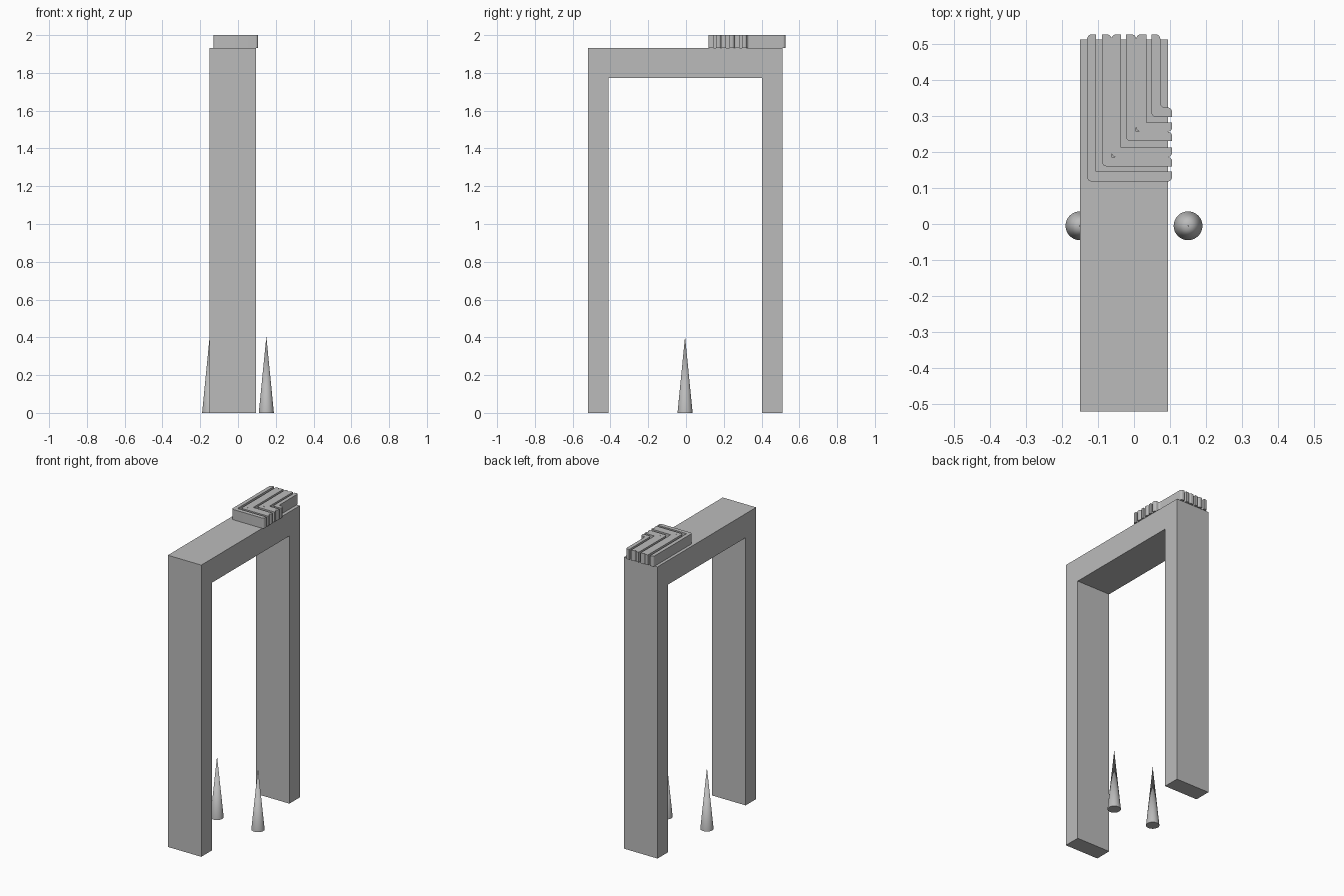
import bpy, bmesh, math
from mathutils import Vector

default = bpy.data.objects.get("Cube")
if default:
    bpy.data.objects.remove(default, do_unlink=True)

GREY = (0.5, 0.5, 0.5, 1)
grey = bpy.data.materials.new("plain grey")
grey.use_nodes = True
grey.diffuse_color = GREY
grey.node_tree.nodes["Principled BSDF"].inputs["Base Color"].default_value = GREY


def select_only(obj):
    bpy.ops.object.select_all(action="DESELECT")
    obj.select_set(True)
    bpy.context.view_layer.objects.active = obj


def fillet(p, before, after, r, steps=6):
    """Quarter-round points replacing a right-angled corner."""
    u, v = (before - p).normalized(), (after - p).normalized()
    angles = [math.pi / 2 * i / steps for i in range(steps + 1)]
    return [p + r * (u + v) - r * (v * math.cos(a) + u * math.sin(a)) for a in angles]


def outline(corners):
    """Corners (x, y, radius) turned into a clean closed loop of points."""
    pts = []
    for i, (x, y, r) in enumerate(corners):
        p = Vector((x, y))
        before = Vector(corners[i - 1][:2])
        after = Vector(corners[(i + 1) % len(corners)][:2])
        for q in fillet(p, before, after, r) if r else [p]:
            if not pts or (q - pts[-1]).length > 1e-5:
                pts.append(q)
    return pts


def plate(name, loops, z0, z1):
    """Filled 2D loops (later ones are holes) extruded upward."""
    curve = bpy.data.curves.new(name, "CURVE")
    curve.dimensions = "2D"
    curve.fill_mode = "BOTH"
    curve.extrude = (z1 - z0) / 2
    for pts in loops:
        spline = curve.splines.new("POLY")
        spline.points.add(len(pts) - 1)
        for point, q in zip(spline.points, pts):
            point.co = (q.x, q.y, 0, 1)
        spline.use_cyclic_u = True
    obj = bpy.data.objects.new(name, curve)
    obj.location.z = (z0 + z1) / 2
    bpy.context.collection.objects.link(obj)
    curve.materials.append(grey)
    select_only(obj)
    bpy.ops.object.convert(target="MESH")
    bpy.ops.object.shade_smooth_by_angle(angle=math.radians(30))


# Tall gate: a U-shaped profile pushed through along x
LEFT, RIGHT, FRONT, BACK = -0.15, 0.095, -0.52, 0.512
LEG, UNDER, TOP = 0.11, 1.773, 1.932
profile = [(FRONT, 0), (FRONT + LEG, 0), (FRONT + LEG, UNDER), (BACK - LEG, UNDER),
           (BACK - LEG, 0), (BACK, 0), (BACK, TOP), (FRONT, TOP)]
bm = bmesh.new()
face = bm.faces.new([bm.verts.new((LEFT, y, z)) for y, z in profile])
side = bmesh.ops.extrude_face_region(bm, geom=[face])["geom"]
bmesh.ops.translate(bm, vec=(RIGHT - LEFT, 0, 0),
                    verts=[e for e in side if isinstance(e, bmesh.types.BMVert)])
bmesh.ops.recalc_face_normals(bm, faces=bm.faces)
mesh = bpy.data.meshes.new("gate_frame")
bm.to_mesh(mesh)
bm.free()
mesh.materials.append(grey)
bpy.context.collection.objects.link(bpy.data.objects.new("gate_frame", mesh))

# L-shaped ribs on top of the gate, sharing the same end planes
END_X, END_Y, R = 0.106, 0.526, 0.013


def rib(name, x0, x1, y0, y1, outer_end=0, inner_end=0, paired=False):
    xm, ym = (x0 + x1) / 2, (y0 + y1) / 2
    notch_right = notch_back = []
    if paired:
        notch_right = [(END_X, ym, R), (END_X - R, ym, 0), (END_X, ym, R)]
        notch_back = [(xm, END_Y, R), (xm, END_Y - R, 0), (xm, END_Y, R)]
    corners = ([(x0, y0, R), (END_X, y0, outer_end)] + notch_right
               + [(END_X, y1, inner_end), (x1, y1, inner_end), (x1, END_Y, inner_end)]
               + notch_back + [(x0, END_Y, outer_end)])
    loops = [outline(corners)]
    if paired:
        # Small gap left behind the rounded corner of the inner half
        p = Vector((xm, ym))
        loops.append([p] + fillet(p, p + Vector((0, 1)), p + Vector((1, 0)), R))
    plate(name, loops, TOP, 2.0)


rib("outer_rib", -0.13, -0.105, 0.118, 0.145, outer_end=R)
rib("outer_double_rib", -0.089, -0.036, 0.16, 0.212, paired=True)
rib("inner_double_rib", -0.022, 0.034, 0.23, 0.282, paired=True)
rib("inner_rib", 0.048, 0.073, 0.297, 0.323, inner_end=R)

# Pair of slim cones standing beside the opening
for name, sign in (("left_cone", 1), ("right_cone", -1)):
    bpy.ops.mesh.primitive_cone_add(vertices=32, radius1=0.04, radius2=0, depth=0.405,
                                    location=(sign * 0.15, -0.005, 0.2025))
    cone = bpy.context.object
    cone.name = name
    cone.data.materials.append(grey)
    bpy.ops.object.shade_smooth_by_angle(angle=math.radians(30))
